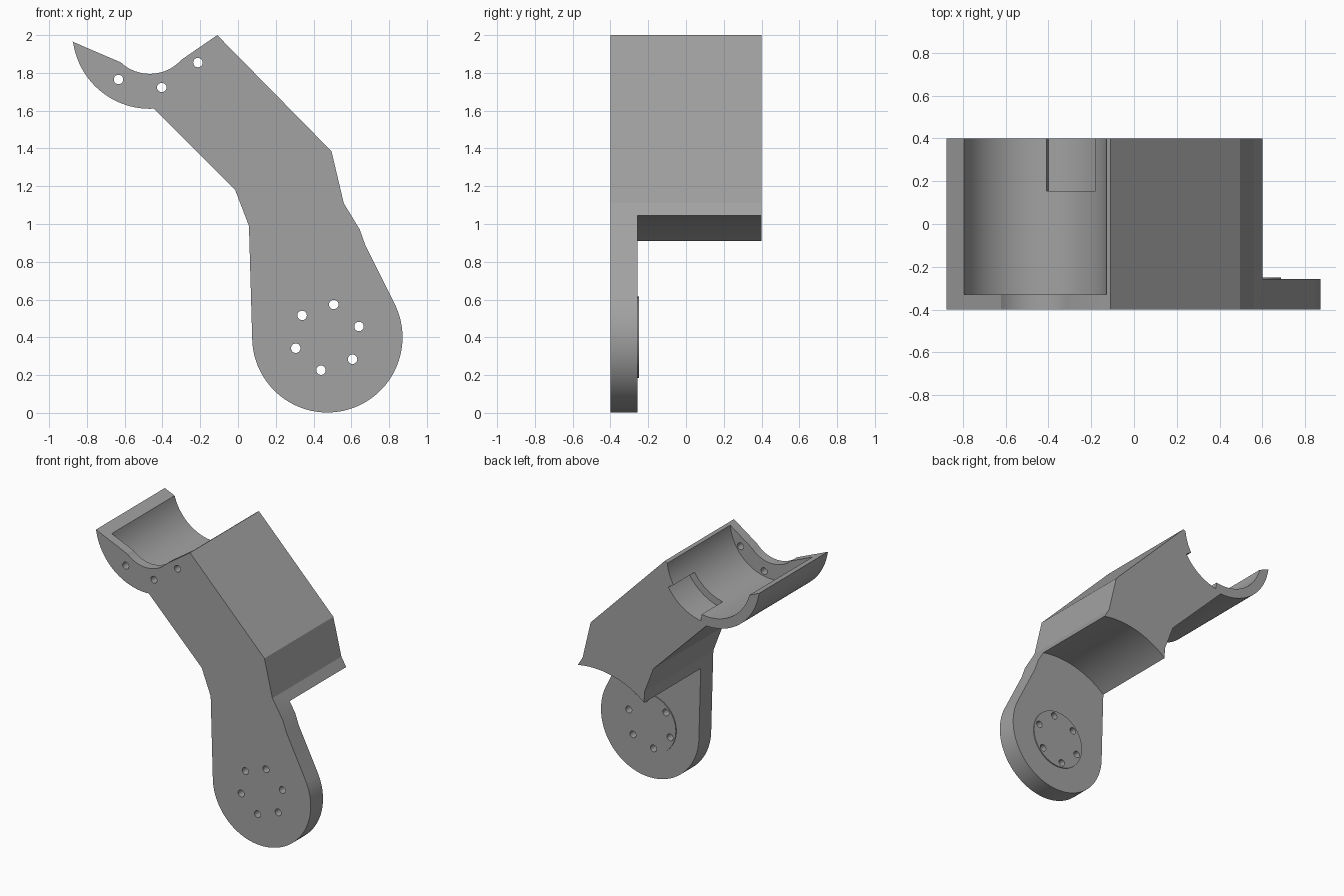
import bpy, bmesh
from math import cos, sin, radians

if "Cube" in bpy.data.objects:
    bpy.data.objects.remove(bpy.data.objects["Cube"])

grey = bpy.data.materials.new("plain grey")
grey.use_nodes = True
colour = (0.36, 0.36, 0.36, 1)
grey.diffuse_color = colour
grey.node_tree.nodes["Principled BSDF"].inputs["Base Color"].default_value = colour

HIP = (-0.467, 2.02)   # centre of the upper cradle
HUB = (0.473, 0.4)     # centre of the lower pivot
FRONT, BACK, PLATE = -0.4, 0.4, -0.257


def arc(centre, r, a0, a1, n):
    angles = [radians(a0 + (a1 - a0) * i / n) for i in range(n + 1)]
    return [(centre[0] + r * cos(a), centre[1] + r * sin(a)) for a in angles]


def circle(centre, r, n):
    return arc(centre, r, 0, 360, n)[:-1]


def prism(name, outline, y0, y1):
    """Extrude an x-z outline along y."""
    bm = bmesh.new()
    face = bm.faces.new([bm.verts.new((x, y0, z)) for x, z in outline])
    out = bmesh.ops.extrude_face_region(bm, geom=[face])
    verts = [v for v in out["geom"] if isinstance(v, bmesh.types.BMVert)]
    bmesh.ops.translate(bm, verts=verts, vec=(0, y1 - y0, 0))
    bmesh.ops.recalc_face_normals(bm, faces=bm.faces)
    mesh = bpy.data.meshes.new(name)
    bm.to_mesh(mesh)
    bm.free()
    mesh.materials.append(grey)
    ob = bpy.data.objects.new(name, mesh)
    bpy.context.collection.objects.link(ob)
    return ob


def combine(target, tool, operation="DIFFERENCE"):
    """Apply a boolean and discard the tool."""
    tool.hide_render = True
    mod = target.modifiers.new(tool.name, "BOOLEAN")
    mod.operation, mod.solver, mod.object = operation, "EXACT", tool
    bpy.context.view_layer.objects.active = target
    bpy.ops.object.modifier_apply(modifier=mod.name)
    bpy.data.objects.remove(tool)


# Whole bracket outline: cradle opening, block edge, pivot end, cradle shell
outline = [(-0.875, 1.965)]
outline += arc(HIP, 0.225, 227, 318, 20)
outline += [(-0.11, 2.0), (0.495, 1.385), (0.56, 1.11), (0.645, 0.97), (0.675, 0.885)]
outline += arc(HUB, 0.398, 26.5, -180, 56)
outline += [(0.058, 0.99), (-0.015, 1.18)]
outline += arc(HIP, 0.41, 273, 190, 28)
bracket = prism("leg_bracket", outline, FRONT, BACK)

# Round clearance that leaves only the front plate at the pivot
combine(bracket, prism("arch_cutter", circle(HUB, 0.657, 128), PLATE, BACK + 0.1))

# Cradle bore, closed by a thin front wall
combine(bracket, prism("bore_cutter", circle(HIP, 0.34, 96), -0.33, BACK + 0.1))

# Recess at the back of the bore
recess = arc(HIP, 0.39, -80, -32, 20) + arc(HIP, 0.3, -32, -80, 20)
combine(bracket, prism("recess_cutter", recess, 0.155, BACK + 0.1))

# Raised pad behind the pivot
combine(bracket, prism("pivot_pad", circle(HUB, 0.215, 64), -0.3, -0.25), "UNION")

# Screw holes: a ring at the pivot and three in the cradle wall
holes = [arc(HUB, 0.177, 19 + 60 * i, 0, 1)[0] for i in range(6)]
holes += [arc(HIP, 0.304, 237 + 45 * i, 0, 1)[0] for i in range(3)]
for i, centre in enumerate(holes):
    end = -0.2 if i < 6 else -0.3
    combine(bracket, prism("hole_cutter", circle(centre, 0.025, 24), -0.5, end))

bpy.ops.object.select_all(action="DESELECT")
bracket.select_set(True)
bpy.context.view_layer.objects.active = bracket
bpy.ops.object.shade_smooth_by_angle(angle=radians(12))
